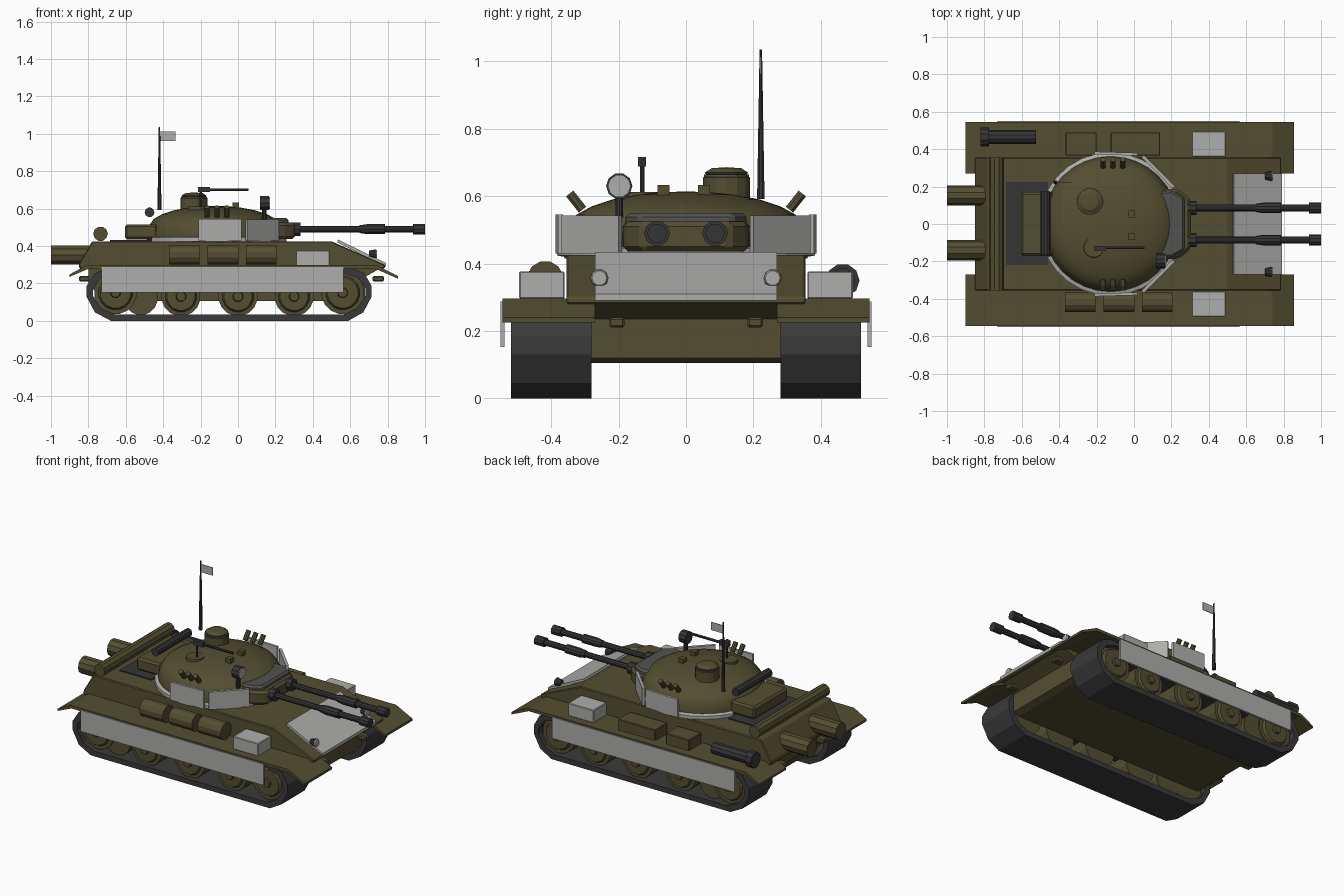
import bpy, bmesh, math
from mathutils import Vector, Matrix


def mat(name, c):
    m = bpy.data.materials.new(name)
    m.diffuse_color = (*c, 1)
    return m


OLIVE = mat("olive", (0.088, 0.076, 0.031))
LIGHT = mat("light grey", (0.42, 0.42, 0.41))
DARK = mat("dark grey", (0.036, 0.036, 0.036))
GREY = mat("mid grey", (0.085, 0.085, 0.08))
TRACK = mat("track grey", (0.042, 0.042, 0.042))


def finish(name, bm, m, smooth=False, bevel=0):
    bmesh.ops.recalc_face_normals(bm, faces=bm.faces)
    me = bpy.data.meshes.new(name)
    bm.to_mesh(me)
    bm.free()
    me.materials.append(m)
    ob = bpy.data.objects.new(name, me)
    bpy.context.collection.objects.link(ob)
    if bevel:
        b = ob.modifiers.new("bevel", 'BEVEL')
        b.width, b.segments = bevel, 1
    if smooth:
        bpy.context.view_layer.objects.active = ob
        ob.select_set(True)
        bpy.ops.object.shade_smooth_by_angle(angle=math.radians(35))
        ob.select_set(False)
    return ob


def box(name, x0, x1, y0, y1, z0, z1, m, bevel=0):
    bm = bmesh.new()
    bmesh.ops.create_cube(bm, size=1, matrix=Matrix.Translation(((x0+x1)/2, (y0+y1)/2, (z0+z1)/2))
                          @ Matrix.Diagonal((x1-x0, y1-y0, z1-z0, 1)))
    return finish(name, bm, m, bevel=bevel)


def cyl(name, sections, m, n=12, smooth=False):
    """sections: list of (start, end, r0, r1)"""
    bm = bmesh.new()
    for p, q, r0, r1 in sections:
        p, q = Vector(p), Vector(q)
        d = q - p
        M = Matrix.Translation((p+q)/2) @ d.to_track_quat('Z', 'Y').to_matrix().to_4x4()
        bmesh.ops.create_cone(bm, cap_ends=True, segments=n, radius1=r0, radius2=r1, depth=d.length,
                              matrix=M @ Matrix.Rotation(math.pi/n, 4, 'Z'))
    return finish(name, bm, m, smooth)


def prism(name, pts, lo, hi, m, axis='y', bevel=0):
    """extrude an xz profile along y, or an xy profile along z"""
    bm = bmesh.new()
    put = (lambda p, t: (p[0], t, p[1])) if axis == 'y' else (lambda p, t: (p[0], p[1], t))
    a = [bm.verts.new(put(p, lo)) for p in pts]
    b = [bm.verts.new(put(p, hi)) for p in pts]
    n = len(pts)
    bm.faces.new(a)
    bm.faces.new(b)
    for i in range(n):
        bm.faces.new((a[i], a[(i+1) % n], b[(i+1) % n], b[i]))
    return finish(name, bm, m, bevel=bevel)


def lathe(name, prof, cx, cy, m, n=32, a0=0, a1=360, closed=False, smooth=False):
    """revolve an (r, z) profile about a vertical axis"""
    bm = bmesh.new()
    vs = [bm.verts.new((cx+r, cy, z)) for r, z in prof]
    es = [bm.edges.new((vs[i], vs[i+1])) for i in range(len(vs)-1)]
    if closed:
        es.append(bm.edges.new((vs[-1], vs[0])))
    bmesh.ops.rotate(bm, verts=vs, cent=(cx, cy, 0), matrix=Matrix.Rotation(math.radians(a0), 3, 'Z'))
    bmesh.ops.spin(bm, geom=vs+es, cent=(cx, cy, 0), axis=(0, 0, 1), angle=math.radians(a1-a0), steps=n)
    bmesh.ops.remove_doubles(bm, verts=bm.verts, dist=1e-4)
    return finish(name, bm, m, smooth)


# hull
prism("lower_hull", [(-0.80, 0.29), (-0.80, 0.2), (-0.72, 0.105), (0.64, 0.105), (0.68, 0.12),
                     (0.68, 0.235), (0.77, 0.285)], -0.28, 0.28, OLIVE)
prism("upper_hull", [(-0.85, 0.28), (-0.85, 0.305), (-0.78, 0.425), (0.50, 0.425), (0.785, 0.30),
                     (0.785, 0.28)], -0.355, 0.355, OLIVE, bevel=0.005)
prism("front_armour_plate", [(0.53, 0.42), (0.535, 0.434), (0.79, 0.31), (0.79, 0.29)], -0.27, 0.27, LIGHT)
box("engine_grille", -0.685, -0.46, -0.22, 0.225, 0.42, 0.432, DARK)
cyl("rear_log", [((-0.735, -0.355, 0.465), (-0.735, 0.355, 0.465), 0.039, 0.039)], OLIVE, 10)
cyl("rear_drums", [((-1, y, 0.352), (-0.79, y, 0.352), 0.054, 0.054) for y in (0.153, -0.14)], OLIVE, 10)

# running gear and fenders, both sides
loop = [(-0.68, 0), (0.59, 0), (0.67, 0.045), (0.715, 0.13), (0.715, 0.185), (0.675, 0.255), (0.60, 0.285),
        (-0.69, 0.285), (-0.765, 0.255), (-0.81, 0.185), (-0.81, 0.13), (-0.765, 0.045)]
cx, cz = -0.047, 0.143
inner = [(cx + (x-cx)*0.955, cz + (z-cz)*0.77) for x, z in loop]
for s, side in ((1, "left"), (-1, "right")):
    bm = bmesh.new()
    rings = [[bm.verts.new((x, s*y, z)) for x, z in prof]
             for prof, y in ((loop, 0.28), (loop, 0.52), (inner, 0.52), (inner, 0.28))]
    n = len(loop)
    for k in range(4):
        a, b = rings[k], rings[(k+1) % 4]
        for i in range(n):
            bm.faces.new((a[i], a[(i+1) % n], b[(i+1) % n], b[i]))
    finish(side + "_track", bm, TRACK)

    wheels = [(-0.655, 0.15, 0.115), (-0.305, 0.13, 0.105), (0, 0.13, 0.105), (0.3, 0.13, 0.105),
              (0.56, 0.15, 0.115), (-0.54, 0.13, 0.095)]
    cyl(side + "_wheels", [((x, s*0.31, z), (x, s*0.49, z), r, r) for x, z, r in wheels[:5]]
        + [((-0.52, s*0.31, 0.12), (-0.52, s*0.48, 0.12), 0.09, 0.09)], OLIVE, 16)
    cyl(side + "_wheel_rims", [((x, s*0.49, z), (x, s*0.505, z), r*0.8, r*0.72) for x, z, r in wheels[:5]],
        OLIVE, 16)
    cyl(side + "_wheel_hubs", [((x, s*0.50, z), (x, s*0.52, z), 0.03, 0.025) for x, z, r in wheels[:5]],
        OLIVE, 8)

    ya, yb = sorted((s*0.27, s*0.545))
    prism(side + "_fender", [(-0.90, 0.235), (-0.80, 0.278), (0.735, 0.278), (0.855, 0.225), (0.855, 0.24),
                             (0.74, 0.297), (-0.81, 0.297), (-0.90, 0.248)], ya, yb, OLIVE)
    ya, yb = sorted((s*0.538, s*0.551))
    box(side + "_skirt", -0.73, 0.565, ya, yb, 0.152, 0.288, LIGHT)
    ya, yb = sorted((s*0.36, s*0.495))
    box(side + "_light_bin", 0.31, 0.49, ya, yb, 0.295, 0.377, LIGHT, 0.004)
    for x, end in ((0.72, "front"), (-0.85, "rear")):
        box(f"{side}_{end}_tow_hook", x, x+0.06, s*0.205-0.023, s*0.205+0.023, 0.21, 0.24, OLIVE, 0.006)
    # headlight
    y = s*0.257
    cyl(side + "_headlight", [((0.70, y, 0.357), (0.735, y, 0.357), 0.018, 0.027),
                              ((0.72, y, 0.29), (0.72, y, 0.35), 0.008, 0.008)], DARK, 10)
    cyl(side + "_headlight_lens", [((0.735, y, 0.357), (0.742, y, 0.357), 0.026, 0.022)], LIGHT, 10)

# fender stowage
box("rear_fender_box", -0.365, -0.2, 0.365, 0.49, 0.29, 0.365, OLIVE, 0.004)
box("middle_fender_box", -0.125, 0.14, 0.365, 0.49, 0.29, 0.365, OLIVE, 0.004)
cyl("fender_tube", [((-0.82, 0.465, 0.35), (-0.775, 0.465, 0.35), 0.05, 0.05),
                    ((-0.775, 0.465, 0.35), (-0.525, 0.465, 0.35), 0.037, 0.037)], DARK, 10)
cyl("fender_barrels", [((x, -0.418, 0.353), (x+0.165, -0.418, 0.353), 0.055, 0.055)
                       for x in (-0.37, -0.163, 0.042)], OLIVE, 12)

# turret
TX = -0.125
lathe("turret_dome", [(0.36, 0.415), (0.362, 0.46), (0.35, 0.51), (0.325, 0.545), (0.28, 0.57), (0.22, 0.59),
                      (0.14, 0.605), (0.07, 0.612), (0, 0.614)], TX, 0, OLIVE, smooth=True)
lathe("turret_ring_armour", [(0.35, 0.418), (0.383, 0.424), (0.383, 0.445), (0.35, 0.455)], TX, 0, LIGHT,
      24, -152, 152, closed=True)
for s, side in ((1, "left"), (-1, "right")):
    prism(side + "_side_panel", [(-0.21, s*0.372), (0.02, s*0.365), (0.02, s*0.38), (-0.21, s*0.387)],
          0.43, 0.545, LIGHT, 'z')
    prism(side + "_cheek_panel", [(0.04, s*0.358), (0.205, s*0.19), (0.22, s*0.2), (0.052, s*0.37)],
          0.43, 0.542, LIGHT, 'z')
    cyl(side + "_smoke_launchers", [((x, s*0.307, 0.56), (x, s*0.345, 0.608), 0.015, 0.015)
                                    for x in (-0.165, -0.113, -0.06)], OLIVE, 8)

# mantlet and twin guns
prism("mantlet_cover", [(0.1, -0.17), (0.2, -0.18), (0.27, -0.14), (0.27, 0.14), (0.2, 0.18), (0.1, 0.17)],
      0.45, 0.55, GREY, 'z', 0.012)
prism("mantlet", [(0.15, -0.19), (0.24, -0.185), (0.305, -0.13), (0.305, 0.13), (0.24, 0.185), (0.15, 0.19)],
      0.436, 0.525, OLIVE, 'z', 0.015)
for y, side in ((0.086, "left"), (-0.086, "right")):
    parts = [(0.29, 0.335, 0.038, 0.038), (0.335, 0.68, 0.018, 0.018), (0.65, 0.69, 0.022, 0.028),
             (0.69, 0.785, 0.028, 0.028), (0.785, 0.94, 0.019, 0.019), (0.935, 1.0, 0.029, 0.029)]
    cyl(side + "_gun", [((a, y, 0.49), (b, y, 0.49), r, q) for a, b, r, q in parts], DARK, 10)

# turret roof
lathe("cupola", [(0.072, 0.59), (0.072, 0.655), (0.06, 0.662), (0.066, 0.67), (0.045, 0.683), (0, 0.686)],
      -0.235, 0.12, OLIVE, 14)
lathe("cupola_band", [(0.062, 0.655), (0.069, 0.655), (0.069, 0.664), (0.062, 0.664)],
      -0.235, 0.12, GREY, 14, closed=True)
cyl("roof_hatch", [((-0.215, -0.125, 0.58), (-0.215, -0.125, 0.612), 0.056, 0.054)], OLIVE, 14)
for y in (0.053, -0.067):
    box("periscope", -0.03, 0.005, y-0.018, y+0.018, 0.6, 0.633, OLIVE)
cyl("machine_gun", [((-0.2, -0.13, 0.6), (-0.2, -0.13, 0.69), 0.007, 0.007),
                    ((-0.15, -0.127, 0.701), (0.055, -0.127, 0.701), 0.008, 0.008)], DARK, 8)
box("machine_gun_body", -0.215, -0.15, -0.142, -0.118, 0.688, 0.716, DARK)
cyl("searchlight", [((0.118, -0.198, 0.63), (0.165, -0.198, 0.63), 0.039, 0.039),
                    ((0.14, -0.198, 0.53), (0.14, -0.198, 0.6), 0.012, 0.012)], DARK, 10)
cyl("searchlight_lens", [((0.165, -0.198, 0.63), (0.17, -0.198, 0.63), 0.034, 0.034)], LIGHT, 10)
cyl("antenna", [((-0.42, 0.222, 0.592), (-0.42, 0.222, 1.035), 0.012, 0.004)], DARK, 8)
box("pennant", -0.42, -0.335, 0.22, 0.224, 0.962, 1.013, LIGHT)

# turret rear stowage
cyl("rolled_tarp", [((-0.473, -0.165, 0.58), (-0.473, 0.175, 0.58), 0.026, 0.026)], DARK, 10)
box("turret_bin", -0.605, -0.43, -0.17, 0.17, 0.435, 0.515, OLIVE, 0.012)
